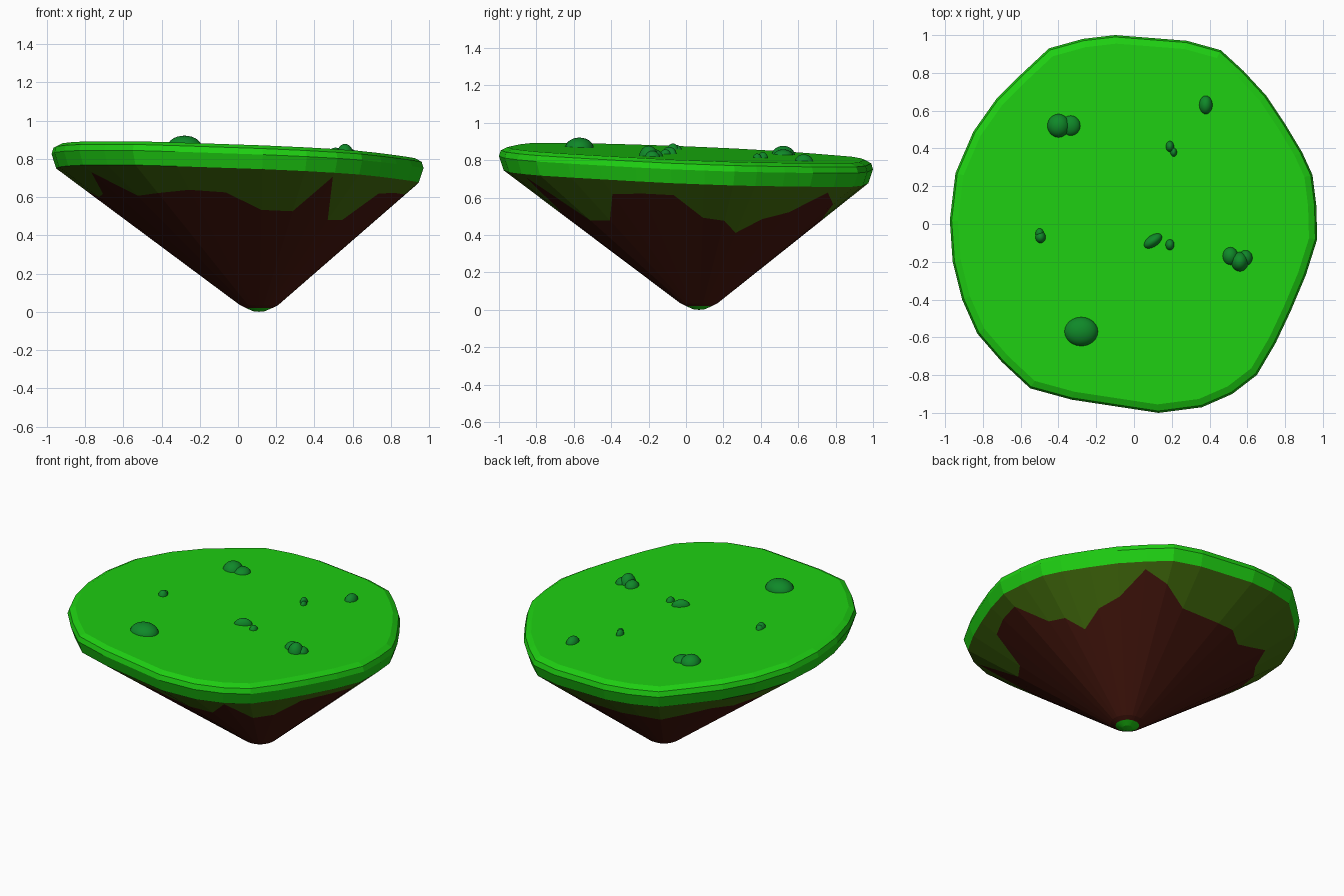
import bpy, bmesh, math
from mathutils import Vector

if "Cube" in bpy.data.objects:
    bpy.data.objects.remove(bpy.data.objects["Cube"])

def material(name, rgb):
    m = bpy.data.materials.new(name)
    m.diffuse_color = (*rgb, 1)
    m.use_nodes = True
    m.node_tree.nodes["Principled BSDF"].inputs["Base Color"].default_value = m.diffuse_color
    return m

GRASS = material("grass", (0.013, 0.62, 0.006))
MOSS = material("moss", (0.058, 0.156, 0.004))
SOIL = material("soil", (0.061, 0.008, 0.004))
BUSH = material("bush", (0.005, 0.25, 0.022))

# Island outline, clockwise from the back
OUTLINE = [(-.10, 1.0), (.28, .97), (.46, .92), (.58, .81), (.70, .68), (.80, .53), (.89, .38),
           (.945, .26), (.965, .10), (.97, -.08), (.91, -.27), (.83, -.46), (.75, -.63),
           (.65, -.80), (.52, -.90), (.36, -.97), (.13, -1.0), (-.10, -.965), (-.33, -.93),
           (-.55, -.87), (-.70, -.73), (-.83, -.58), (-.91, -.40), (-.96, -.20), (-.975, .02),
           (-.945, .27), (-.85, .49), (-.73, .66), (-.60, .79), (-.45, .93), (-.27, .98)]
# How far up the cone the jagged moss edge sits at each outline point
MOSS_EDGE = [.70, .72, .85, .95, .78, .72, .60, .70, .72, .90, .90, .88, .66, .65, .97, .70,
             .70, .82, .83, .80, .78, .95, .80, .78, .85, .80, .75, .80, .72, .65, .70]
TIP = Vector((.11, .07, 0))

def ground(x, y):
    return .837 - .04 * x - .04 * y

def rim(scale, drop):
    return [Vector((x * scale, y * scale, ground(x * scale, y * scale) - drop)) for x, y in OUTLINE]

def tip_ring(r, z):
    ring = []
    for x, y in OUTLINE:
        a = math.atan2(y - TIP.y, x - TIP.x)
        ring.append(TIP + Vector((r * math.cos(a), r * math.sin(a), z)))
    return ring

def loft(name, rings, mat, cap_top=False, apex=None):
    """Skin between rings listed from top to bottom."""
    bm = bmesh.new()
    rows = [[bm.verts.new(p) for p in ring] for ring in rings]
    n = len(OUTLINE)
    for up, low in zip(rows, rows[1:]):
        for i in range(n):
            j = (i + 1) % n
            bm.faces.new((up[i], up[j], low[j], low[i]))
    if cap_top:
        bm.faces.new(rows[0][::-1])
    if apex is not None:
        v = bm.verts.new(apex)
        for i in range(n):
            bm.faces.new((rows[-1][i], rows[-1][(i + 1) % n], v))
    mesh = bpy.data.meshes.new(name)
    bm.to_mesh(mesh)
    bm.free()
    mesh.materials.append(mat)
    ob = bpy.data.objects.new(name, mesh)
    bpy.context.collection.objects.link(ob)
    return ob

# Island body: grass cap, moss skirt, soil cone and tip
lower = rim(.975, .125)
shoulder = tip_ring(.10, .035)
jagged = [s.lerp(l, t) for s, l, t in zip(shoulder, lower, MOSS_EDGE)]
neck = tip_ring(.07, .02)
loft("grass_cap", [rim(.955, 0), rim(.99, .018), rim(1, .05), lower], GRASS, cap_top=True)
loft("moss_skirt", [lower, jagged], MOSS)
loft("soil_cone", [jagged, shoulder, neck], SOIL)
loft("root_tip", [neck, tip_ring(.03, .003)], GRASS, apex=TIP)

# Bushes: x, y, radius x, radius y, height above ground, turn in degrees
BUSHES = [(-.28, -.57, .09, .078, .05, 0), (-.40, .52, .06, .063, .045, 0),
          (-.335, .52, .052, .055, .028, 0), (.38, .63, .036, .05, .035, 0),
          (.19, .41, .022, .03, .03, 0), (.21, .38, .018, .025, .022, 0),
          (-.50, -.05, .023, .028, .022, 0), (-.495, -.07, .028, .032, .03, 0),
          (.10, -.09, .056, .031, .035, 35), (.19, -.11, .024, .03, .025, 0),
          (.51, -.17, .042, .048, .035, 0), (.59, -.18, .038, .042, .03, 0),
          (.56, -.20, .046, .052, .055, 0)]
for k, (x, y, rx, ry, h, turn) in enumerate(BUSHES):
    bpy.ops.mesh.primitive_uv_sphere_add(segments=24, ring_count=14, radius=1,
                                         location=(x, y, ground(x, y) - .01),
                                         rotation=(0, 0, math.radians(turn)))
    ob = bpy.context.object
    ob.name = f"bush_{k + 1}"
    ob.scale = (rx, ry, h + .01)
    ob.data.materials.append(BUSH)
    bpy.ops.object.shade_smooth()
